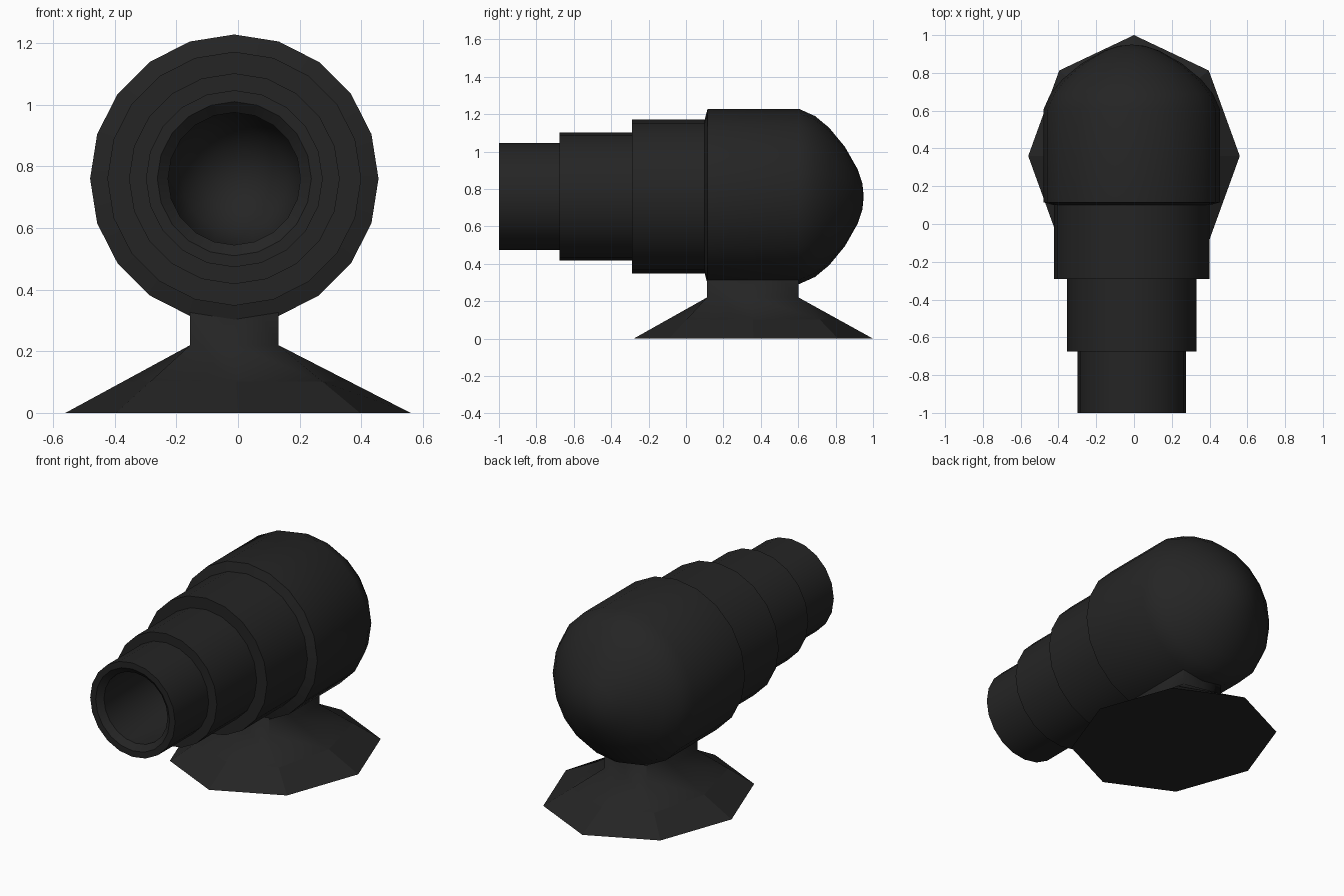
import bpy, bmesh, math

if "Cube" in bpy.data.objects:
    bpy.data.objects.remove(bpy.data.objects["Cube"])

black = bpy.data.materials.new("matte black")
black.diffuse_color = (0.018, 0.018, 0.018, 1)
black.use_nodes = True
black.node_tree.nodes["Principled BSDF"].inputs["Base Color"].default_value = black.diffuse_color


def finish(name, bm, angle):
    """Turn a bmesh into an object; smooth shade below the given angle."""
    bmesh.ops.remove_doubles(bm, verts=bm.verts, dist=1e-5)
    bmesh.ops.recalc_face_normals(bm, faces=bm.faces)
    me = bpy.data.meshes.new(name)
    bm.to_mesh(me)
    bm.free()
    ob = bpy.data.objects.new(name, me)
    bpy.context.collection.objects.link(ob)
    me.materials.append(black)
    if angle:
        bpy.ops.object.select_all(action='DESELECT')
        ob.select_set(True)
        bpy.context.view_layer.objects.active = ob
        bpy.ops.object.shade_smooth_by_angle(angle=math.radians(angle))
    return ob


def skin(bm, rings):
    """Join consecutive rings of points with quads."""
    rows = [[bm.verts.new(p) for p in r] for r in rings]
    n = len(rows[0])
    for a, b in zip(rows, rows[1:]):
        for i in range(n):
            j = (i + 1) % n
            bm.faces.new((a[i], a[j], b[j], b[i]))
    return rows


# Stepped barrel with domed back: (y, radius) turned about the y axis
SIDES, CX, CZ = 20, -0.012, 0.76
profile = [
    (0.54, 0.0), (0.51, 0.10), (0.44, 0.17), (0.33, 0.215),     # rounded bore end
    (-0.97, 0.215), (-1.0, 0.25), (-1.0, 0.287),                # muzzle lip
    (-0.675, 0.287), (-0.675, 0.342), (-0.29, 0.342), (-0.29, 0.412),
    (0.10, 0.412), (0.115, 0.468), (0.605, 0.468),              # wide body
    (0.69, 0.43), (0.765, 0.368), (0.85, 0.265), (0.918, 0.145),
    (0.943, 0.07), (0.95, 0.0)]                                 # dome
bm = bmesh.new()
rings = []
for y, r in profile:
    r = max(r, 1e-6)
    rings.append([(CX + r * math.cos(2 * math.pi * i / SIDES), y,
                   CZ + r * math.sin(2 * math.pi * i / SIDES))
                  for i in range(SIDES)])
skin(bm, rings)
bmesh.ops.dissolve_degenerate(bm, edges=bm.edges, dist=1e-5)
finish("stepped_barrel", bm, 32)

# Base cross-sections: octagonal foot blending into a rectangular neck
YC = 0.36


def octagon(rx, ry, z):
    return [(rx * math.sin(i * math.pi / 4), YC + ry * math.cos(i * math.pi / 4), z)
            for i in range(8)]


def box(rx, ry, z):
    sign = lambda v: 0 if abs(v) < 0.1 else math.copysign(1, v)
    return [(CX + rx * sign(math.sin(i * math.pi / 4)),
             YC - 0.003 + ry * sign(math.cos(i * math.pi / 4)), z) for i in range(8)]


foot = octagon(0.56, 0.64, 0)
neck_low = box(0.143, 0.245, 0.22)
neck_top = box(0.143, 0.245, 0.48)
t = 0.46
shoulder = [tuple(a + (b - a) * t for a, b in zip(p, q)) for p, q in zip(foot, neck_low)]

# Outer sloping foot, closed underneath
bm = bmesh.new()
rows = skin(bm, [foot, shoulder])
bm.faces.new(rows[0])
bm.faces.new(rows[1])
finish("base_foot", bm, 0)

# Pedestal and neck rising into the body
bm = bmesh.new()
rows = skin(bm, [shoulder, neck_low, neck_top])
bm.faces.new(rows[0])
bm.faces.new(rows[-1])
finish("pedestal_neck", bm, 75)
